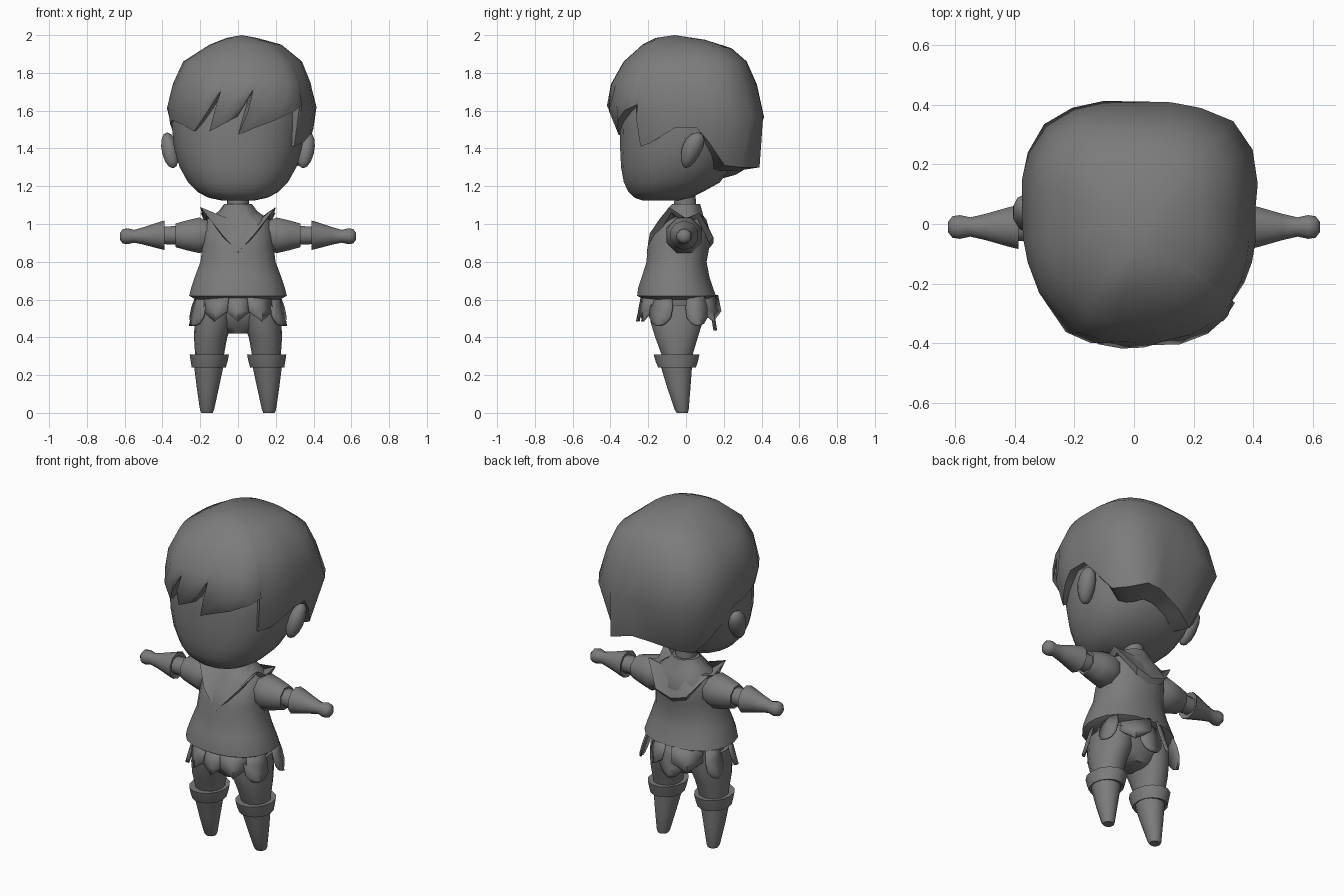
import bpy, bmesh, math
from mathutils import Vector

if "Cube" in bpy.data.objects:
    bpy.data.objects.remove(bpy.data.objects["Cube"])

grey = bpy.data.materials.new("plain_grey")
grey.diffuse_color = (0.2, 0.2, 0.2, 1)
grey.use_nodes = True
grey.node_tree.nodes["Principled BSDF"].inputs["Base Color"].default_value = grey.diffuse_color


def finish(name, verts, faces, angle=40):
    me = bpy.data.meshes.new(name)
    me.from_pydata(verts, [], faces)
    bm = bmesh.new()
    bm.from_mesh(me)
    bmesh.ops.recalc_face_normals(bm, faces=bm.faces)
    bm.to_mesh(me)
    bm.free()
    ob = bpy.data.objects.new(name, me)
    bpy.context.collection.objects.link(ob)
    me.materials.append(grey)
    bpy.ops.object.select_all(action='DESELECT')
    ob.select_set(True)
    bpy.context.view_layer.objects.active = ob
    bpy.ops.object.shade_smooth_by_angle(angle=math.radians(angle))
    return ob


def bridge(rings, n, caps=True):
    faces = [(r * n + i, r * n + (i + 1) % n, (r + 1) * n + (i + 1) % n, (r + 1) * n + i)
             for r in range(rings - 1) for i in range(n)]
    if caps:
        faces += [tuple(range(n)), tuple(range((rings - 1) * n, rings * n))]
    return faces


def radius(a, left, right, front, back, p):
    """Distance to a rounded-box outline; angle 0 is the front, 90 is +x."""
    s, c = math.sin(a), math.cos(a)
    rx, ry = (right if s > 0 else left), (front if c > 0 else back)
    return (abs(s / rx) ** p + abs(c / ry) ** p) ** (-1 / p)


def loft(name, rings, n=16, p=2.0, axis='z', angle=40):
    """Rings are (height, x centre, half width, low y, high y); axis x uses
    (x, z centre, half height, low y, high y)."""
    verts = []
    for h, c, r, y0, y1 in rings:
        for i in range(n):
            a = 2 * math.pi * (i + .5) / n
            d = radius(a, 1, 1, 1, 1, p)
            u = c + r * d * math.sin(a)
            y = (y0 + y1) / 2 - (y1 - y0) / 2 * d * math.cos(a)
            verts.append((u, y, h) if axis == 'z' else (h, y, u))
    return finish(name, verts, bridge(len(rings), n), angle)


def lerp_table(table, x):
    for a, b in zip(table, table[1:]):
        if x <= b[0]:
            t = max(0, (x - a[0]) / (b[0] - a[0]))
            return [u + (v - u) * t for u, v in zip(a[1:], b[1:])]
    return list(table[-1][1:])


# Head and neck
loft("head", [(1.125, 0, .09, -.23, -.03), (1.14, 0, .16, -.275, .03), (1.17, 0, .215, -.305, .09),
              (1.22, 0, .265, -.33, .18), (1.3, 0, .31, -.345, .24), (1.4, 0, .34, -.35, .29),
              (1.5, 0, .35, -.35, .32), (1.62, 0, .35, -.345, .32), (1.75, 0, .3, -.3, .28)],
     24, 2.3, angle=60)
loft("neck", [(1.05, 0, .06, -.07, .06), (1.2, 0, .055, -.06, .05)], 10)

# Hair cap: outline extents by height (left, right, front, back)
EXT = [(1.25, .33, .335, .33, .34), (1.4, .345, .375, .345, .38), (1.5, .355, .4, .36, .4),
       (1.62, .375, .41, .42, .412), (1.78, .335, .38, .39, .36), (1.86, .29, .34, .33, .32),
       (1.95, .15, .23, .23, .24), (1.985, .06, .1, .14, .12)]
# Lower edge of the hair: angle, height
EDGE = [(-70, 1.55), (-54, 1.53), (-38, 1.49), (-31, 1.58), (-27, 1.70), (-25, 1.49), (-15, 1.53),
        (-6, 1.57), (-3, 1.70), (0, 1.47), (12, 1.51), (24, 1.55), (36, 1.60), (52, 1.63), (51, 1.41),
        (62, 1.43), (72, 1.47), (82, 1.51), (98, 1.51), (108, 1.43), (122, 1.31), (136, 1.30),
        (150, 1.30), (163, 1.32), (178, 1.30), (194, 1.28), (208, 1.26), (222, 1.25), (236, 1.32),
        (248, 1.41), (262, 1.51), (277, 1.53)]
# Corners pushed out or in: angle, factor at the widest height, factor at the lower edge
BULGE = [(-80, 1, 1), (-54, .95, .95), (-38, 1, 1), (38, 1, 1), (52, .97, .97), (80, 1, 1), (98, 1, 1),
         (124, 1.09, 1.03), (136, 1.09, 1.06), (150, 1.04, 1.2), (163, 1.02, 1.0), (180, 1.01, .9),
         (208, 1.05, .82), (226, 1.09, .83), (245, 1.04, .93), (265, 1, 1)]
verts, N = [], len(EDGE)
for row in range(7):
    for a0, zb in EDGE:
        back = 105 < a0 < 255
        z = [zb - .02 if back else zb + .02, zb, zb + (1.72 - zb) * (.65 if back else .5),
             1.74, 1.86, 1.95, 1.985][row]
        # the fringe leans towards one side
        lean = max(0, min(1, (48 - abs(a0)) / 14)) * (min(z, 1.72) - 1.47) * 60
        a = math.radians(a0 + lean)
        wide, low = lerp_table(BULGE, a0)
        r = radius(a, *lerp_table(EXT, z), 2.6)
        r *= low if row < 2 else 1 + (wide - 1) * (1 if row == 2 else .45)
        if row == 0:
            r *= .68 if back else .82
        y = -r * math.cos(a)
        tilt = max(0, y) * .08 if row > 4 else 0
        verts.append((r * math.sin(a), y - (.02 if row > 5 else 0), z - tilt))
verts.append((.02, -.06, 2.0))
faces = bridge(7, N, False) + [(6 * N + i, 6 * N + (i + 1) % N, 7 * N) for i in range(N)]
finish("hair", verts, faces, 50)

# Tunic
loft("tunic", [(.60, 0, .225, -.22, .12), (.62, 0, .26, -.26, .16), (.66, 0, .25, -.255, .145),
               (.72, 0, .23, -.235, .125), (.8, 0, .2, -.21, .11), (.88, 0, .19, -.205, .125),
               (.95, 0, .185, -.18, .13), (1.02, 0, .17, -.12, .11), (1.07, 0, .1, -.075, .075),
               (1.105, 0, .075, -.06, .06)], 20, 2.3, angle=45)

# Collar with raised shoulder points and a pointed front
half = [(0, -.208, .85), (.09, -.192, .95), (.2, -.09, 1.09), (.185, 0, 1.03), (.2, .07, 1.06),
        (.1, .145, .93), (0, .145, .90)]
outer = half + [(-x, y, z) for x, y, z in half[-2:0:-1]]
M = len(outer)
mid = [(x * .62, y * .66, 1.03) for x, y, z in outer]
top = []
for x, y, z in outer:
    d = Vector((x, y)).normalized() * .075
    top.append((d.x, d.y, 1.105))
under = [(x * .85, y * .85, z - .03) for x, y, z in outer]
finish("collar", under + outer + mid + top, bridge(4, M, False), 45)

# Hips
loft("hips", [(.42, 0, .06, -.11, .05), (.46, 0, .15, -.145, .07), (.52, 0, .2, -.175, .1),
              (.62, 0, .205, -.18, .11)], 16, 2.2)


def petal(name, ang, width, drop, flare, pointed):
    """One hanging flap of the skirt, narrowing to its tip."""
    a = math.radians(ang)
    out = Vector((math.sin(a), -math.cos(a), 0))
    side = Vector((math.cos(a), math.sin(a), 0))
    r = radius(a, .23, .23, .235, .135, 2.3)
    shape = [(0, 1), (.62, 1), (1, 0)] if pointed else [(0, .75), (.4, 1), (.72, .95), (.92, .6), (1, .2)]
    vs = []
    for t, w in shape:
        for k in (-1, 0, 1):
            p = out * (r + flare * t - .01 * abs(k)) + side * (k * w * width)
            vs.append((p.x, p.y, .625 - drop * t))
    fs = [(3 * i + k, 3 * i + k + 1, 3 * i + k + 4, 3 * i + k + 3)
          for i in range(len(shape) - 1) for k in (0, 1)]
    ob = finish(name, vs, fs, 40)
    m = ob.modifiers.new("thickness", 'SOLIDIFY')
    m.thickness = .01


petal("front_flap", 0, .068, .14, .03, True)
petal("back_flap", 180, .075, .19, .03, False)
for sx, tag in ((1, "right"), (-1, "left")):
    petal(tag + "_front_flap", sx * 29, .072, .14, .03, True)
    petal(tag + "_corner_flap", sx * 58, .07, .165, .045, False)
    petal(tag + "_side_flap", sx * 104, .06, .165, .045, False)
    petal(tag + "_rear_flap", sx * 143, .085, .14, .035, True)

    # Ears, tilted backwards
    bm = bmesh.new()
    bmesh.ops.create_uvsphere(bm, u_segments=10, v_segments=7, radius=1)
    ev = []
    for v in bm.verts:
        x, y, z = v.co
        ev.append((sx * (.36 + .047 * x + .015 * z), .03 + .055 * y * (1 + .25 * z) + .03 * z, 1.39 + .095 * z))
    ef = [[v.index for v in f.verts] for f in bm.faces]
    bm.free()
    finish(tag + "_ear", ev, ef, 50)

    # Arms
    def arm(name, rings, n=8):
        loft(tag + name, [(sx * x, z, r, -.01 - r, -.01 + r) for x, z, r in rings], n, 2, 'x', 45)
    arm("_sleeve", [(.15, .94, .08), (.205, .94, .102), (.27, .94, .086), (.33, .94, .068), (.325, .94, .05)])
    arm("_elbow", [(.3, .94, .054), (.41, .94, .05)])
    arm("_forearm", [(.40, .94, .045), (.388, .94, .078), (.42, .94, .07), (.5, .937, .046), (.55, .935, .034),
                     (.585, .935, .042), (.61, .935, .038), (.625, .935, .018)], 10)

    # Legs, cuffs and boots
    def leg(name, rings, p=2.0):
        loft(tag + name, [(z, sx * c, r, a, b) for z, c, r, a, b in rings], 14, p)
    leg("_thigh", [(.26, .152, .07, -.11, .025), (.32, .15, .078, -.135, .04), (.4, .145, .088, -.165, .065),
                   (.48, .13, .1, -.19, .09), (.57, .12, .1, -.2, .1)], 2.2)
    leg("_boot_cuff", [(.25, .155, .07, -.11, .025), (.24, .155, .09, -.15, .055), (.27, .153, .097, -.163, .065),
                       (.31, .152, .104, -.175, .075), (.305, .152, .075, -.13, .035)])
    leg("_boot", [(0, .164, .03, -.05, .01), (.015, .164, .037, -.06, .015), (.13, .16, .058, -.1, .025),
                  (.26, .154, .08, -.14, .035)])
